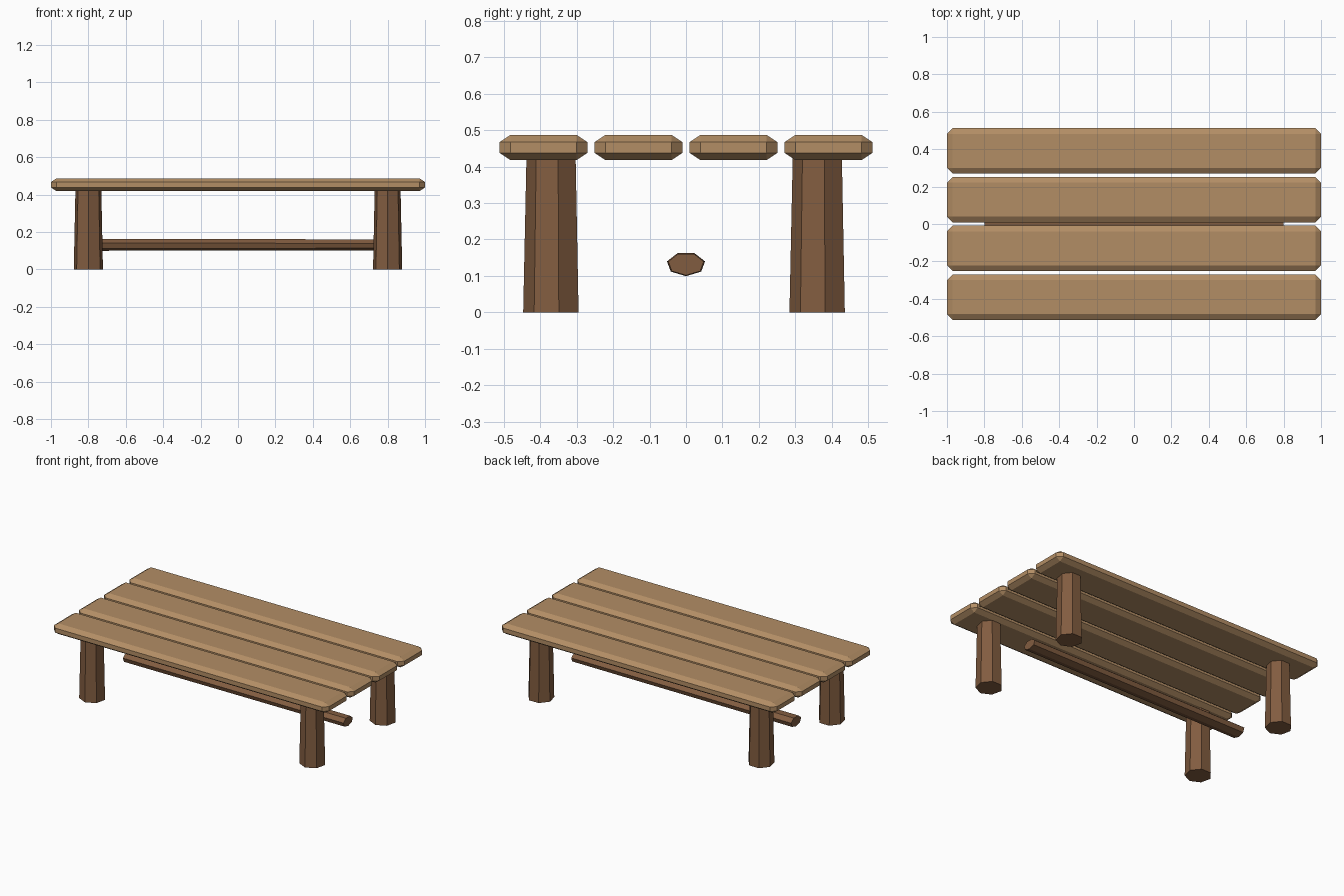
import bpy
import bmesh
from itertools import product
from math import pi
from mathutils import Matrix

cube = bpy.data.objects.get("Cube")
if cube:
    bpy.data.objects.remove(cube, do_unlink=True)


def make_material(name, rgb):
    mat = bpy.data.materials.new(name)
    mat.use_nodes = True
    color = (*rgb, 1)
    mat.diffuse_color = color
    mat.node_tree.nodes["Principled BSDF"].inputs["Base Color"].default_value = color
    return mat


def finish(name, bm, mat, location):
    bmesh.ops.recalc_face_normals(bm, faces=bm.faces)
    mesh = bpy.data.meshes.new(name)
    bm.to_mesh(mesh)
    bm.free()
    mesh.materials.append(mat)
    obj = bpy.data.objects.new(name, mesh)
    obj.location = location
    bpy.context.collection.objects.link(obj)
    return obj


def chamfered_box(name, half, cut, mat, location):
    """Box with every edge and corner cut, as the hull of its six inset sides."""
    bm = bmesh.new()
    for axis in range(3):
        for signs in product((-1, 1), repeat=3):
            bm.verts.new([s * (h if i == axis else h - c)
                          for i, (s, h, c) in enumerate(zip(signs, half, cut))])
    bmesh.ops.convex_hull(bm, input=bm.verts)
    bmesh.ops.dissolve_limit(bm, angle_limit=0.01, verts=bm.verts, edges=bm.edges)
    return finish(name, bm, mat, location)


def tapered_log(name, start, end, length, transform, mat, location):
    """Seven-sided log along local z, with a corner towards -y."""
    bm = bmesh.new()
    bmesh.ops.create_cone(bm, cap_ends=True, segments=7, radius1=start,
                          radius2=end, depth=length)
    # Turn the first corner to -y whatever direction it starts in
    first = max(bm.verts, key=lambda v: v.co.y)
    turn = pi if abs(first.co.x) < 0.001 and first.co.y > start * 0.98 else -pi / 2
    bmesh.ops.transform(bm, matrix=transform @ Matrix.Rotation(turn, 4, "Z"),
                        verts=bm.verts)
    return finish(name, bm, mat, location)


plank_wood = make_material("light_wood", (0.45, 0.27, 0.13))
log_wood = make_material("dark_wood", (0.222, 0.108, 0.051))

# Four table top planks
for i in range(4):
    chamfered_box(f"plank_{i + 1}", (1, 0.121, 0.0345), (0.03, 0.03, 0.02),
                  plank_wood, (0, (i - 1.5) * 0.2607, 0.4525))

# Four legs, narrower at the top
LEG_HEIGHT = 0.425
for x, side in ((-0.8, "right"), (0.8, "left")):
    for y, end in ((-0.367, "front"), (0.364, "back")):
        tapered_log(f"{end}_{side}_leg", 0.08, 0.071, LEG_HEIGHT, Matrix(),
                    log_wood, (x, y, LEG_HEIGHT / 2))

# Flattened stretcher along x, corner up
lay_down = (Matrix.Diagonal((1, 1, 0.62, 1)) @ Matrix.Rotation(pi / 2, 4, "Y")
            @ Matrix.Rotation(pi / 2, 4, "Z"))
tapered_log("stretcher", 0.0535, 0.05, 1.6, lay_down, log_wood, (0, 0, 0.1325))
